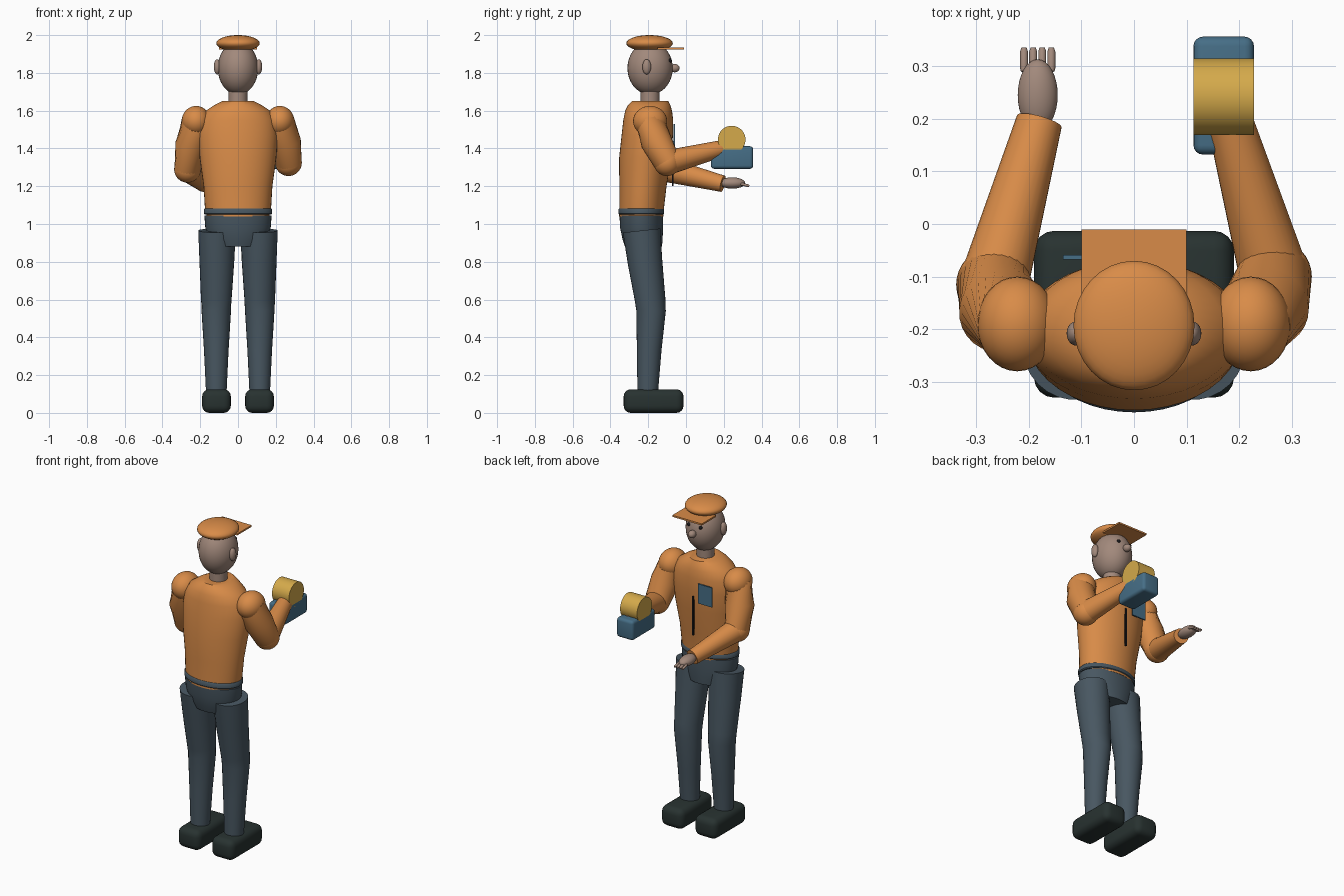
import bpy, bmesh, math
from mathutils import Vector

cube = bpy.data.objects.get("Cube")
if cube:
    bpy.data.objects.remove(cube, do_unlink=True)


def material(name, rgb):
    m = bpy.data.materials.new(name)
    m.use_nodes = True
    m.diffuse_color = (*rgb, 1)
    m.node_tree.nodes["Principled BSDF"].inputs["Base Color"].default_value = (*rgb, 1)
    return m


ORANGE = material("orange cloth", (0.69, 0.26, 0.065))
SKIN = material("skin", (0.36, 0.25, 0.2))
SLATE = material("slate cloth", (0.065, 0.095, 0.12))
BOOT = material("dark rubber", (0.021, 0.032, 0.03))
BLUE = material("steel blue", (0.061, 0.156, 0.24))
YELLOW = material("yellow metal", (0.66, 0.4, 0.07))
BLACK = material("black", (0.01, 0.01, 0.012))


def finish(name, bm, mat, angle=40):
    bmesh.ops.recalc_face_normals(bm, faces=bm.faces)
    mesh = bpy.data.meshes.new(name)
    bm.to_mesh(mesh)
    bm.free()
    mesh.materials.append(mat)
    ob = bpy.data.objects.new(name, mesh)
    bpy.context.collection.objects.link(ob)
    bpy.ops.object.select_all(action='DESELECT')
    ob.select_set(True)
    bpy.context.view_layer.objects.active = ob
    bpy.ops.object.shade_smooth_by_angle(angle=math.radians(angle))
    return ob


def skin_rings(name, rings, mat):
    """Bridge lists of coordinates into a closed skin."""
    bm = bmesh.new()
    loops = [[bm.verts.new(p) for p in ring] for ring in rings]
    n = len(loops[0])
    for a, b in zip(loops, loops[1:]):
        for i in range(n):
            j = (i + 1) % n
            bm.faces.new((a[i], a[j], b[j], b[i]))
    bm.faces.new(loops[0])
    bm.faces.new(loops[-1])
    return finish(name, bm, mat)


def circle(n=40):
    return [(math.cos(math.tau * i / n), math.sin(math.tau * i / n)) for i in range(n)]


def stack(name, sections, mat):
    """Horizontal ellipses given as (z, centre y, radius x, radius y)."""
    rings = [[(rx * c, cy + ry * s, z) for c, s in circle()] for z, cy, rx, ry in sections]
    return skin_rings(name, rings, mat)


def limb(name, path, mat):
    """Round tube through (point, radius) pairs."""
    pts = [Vector(p) for p, r in path]
    rings = []
    for i, (p, r) in enumerate(path):
        way = pts[min(i + 1, len(pts) - 1)] - pts[max(i - 1, 0)]
        turn = Vector((0, 0, 1)).rotation_difference(way.normalized())
        rings.append([pts[i] + turn @ Vector((r * c, r * s, 0)) for c, s in circle(28)])
    return skin_rings(name, rings, mat)


def ball(name, centre, size, mat):
    bm = bmesh.new()
    bmesh.ops.create_uvsphere(bm, u_segments=32, v_segments=18, radius=1)
    bmesh.ops.scale(bm, vec=size, verts=bm.verts)
    bmesh.ops.translate(bm, vec=centre, verts=bm.verts)
    return finish(name, bm, mat)


def box(name, low, high, mat, bevel=0):
    low, high = Vector(low), Vector(high)
    bm = bmesh.new()
    bmesh.ops.create_cube(bm, size=1)
    bmesh.ops.scale(bm, vec=high - low, verts=bm.verts)
    bmesh.ops.translate(bm, vec=(low + high) / 2, verts=bm.verts)
    if bevel:
        bmesh.ops.bevel(bm, geom=bm.edges[:], offset=bevel, segments=4,
                        profile=0.5, affect='EDGES')
    return finish(name, bm, mat)


# Torso, belt and pelvis
stack("jacket", [(1.04, -.237, .165, .117), (1.08, -.235, .175, .118),
                 (1.2, -.228, .182, .125), (1.35, -.216, .203, .138),
                 (1.47, -.205, .211, .136), (1.55, -.2, .2, .132),
                 (1.6, -.198, .17, .124), (1.63, -.195, .125, .112),
                 (1.65, -.19, .085, .097)], ORANGE)
stack("belt", [(1.05, -.237, .176, .116), (1.055, -.237, .181, .121),
               (1.077, -.237, .181, .121), (1.083, -.237, .176, .116)], SLATE)
stack("pelvis", [(.88, -.225, .13, .098), (.92, -.23, .155, .106),
                 (.98, -.235, .173, .114), (1.045, -.237, .178, .115)], SLATE)
box("zip", (-.005, -.075, 1.2), (.005, -.066, 1.44), BLACK)
box("chest_badge", (-.135, -.067, 1.41), (-.04, -.059, 1.53), BLUE)

# Head
stack("neck", [(1.62, -.19, .05, .05), (1.73, -.19, .05, .05)], SKIN)
ball("head", (0, -.19, 1.825), (.107, .12, .14), SKIN)
ball("nose", (0, -.06, 1.825), (.022, .026, .022), SKIN)
ball("cap", (0, -.193, 1.957), (.115, .123, .043), ORANGE)
box("cap_brim", (-.1, -.15, 1.924), (.1, -.01, 1.934), ORANGE)

for side, label in ((1, "left"), (-1, "right")):
    ball(label + "_ear", (side * .11, -.208, 1.832), (.018, .023, .04), SKIN)
    ball(label + "_eye", (side * .04, -.085, 1.865), (.01, .01, .01), BLACK)

    # Legs and boots
    limb(label + "_leg", [((side * .111, -.235, .965), .1), ((side * .112, -.217, .8), .092),
                          ((side * .115, -.19, .6), .081), ((side * .115, -.185, .54), .078),
                          ((side * .115, -.195, .33), .065), ((side * .115, -.203, .1), .054)], SLATE)
    x = side * .114
    box(label + "_boot", (x - .076, -.33, 0), (x + .076, -.013, .125), BOOT, .038)

    # Arms: one raised with the tool, the other reaching lower
    raised = side > 0
    elbow = (side * .267, -.1, 1.325) if raised else (side * .267, -.115, 1.29)
    wrist = (side * .184, .19, 1.4) if raised else (side * .18, .195, 1.213)
    shoulder = Vector((side * .222, -.19, 1.545))
    ball(label + "_shoulder", shoulder, (.076, .09, .08), ORANGE)
    middle = shoulder.lerp(Vector(elbow), .5) + Vector((side * .006, -.012, 0))
    limb(label + "_upper_arm", [(shoulder, .077), (middle, .083), (elbow, .071)], ORANGE)
    ball(label + "_elbow", elbow, (.071, .071, .071), ORANGE)
    limb(label + "_forearm", [(elbow, .066), (wrist, .044)], ORANGE)
    ball(label + "_hand", (side * .183, .245, wrist[2] + .004), (.038, .068, .03), SKIN)

# Fingers on the open hand
for i in range(4):
    x = -.209 + i * .0173
    limb("finger_%d" % (i + 1), [((x, .29, 1.212), .006), ((x, .296, 1.211), .0075),
                                 ((x, .328, 1.203), .0075), ((x, .335, 1.202), .005)], SKIN)

# Hand tool: block with a drum across the top
box("tool_block", (.113, .132, 1.292), (.228, .356, 1.412), BLUE, .018)
rings = [[(x, .242 + .073 * c, 1.447 + .073 * s) for c, s in circle()] for x in (.113, .228)]
skin_rings("tool_drum", rings, YELLOW)
